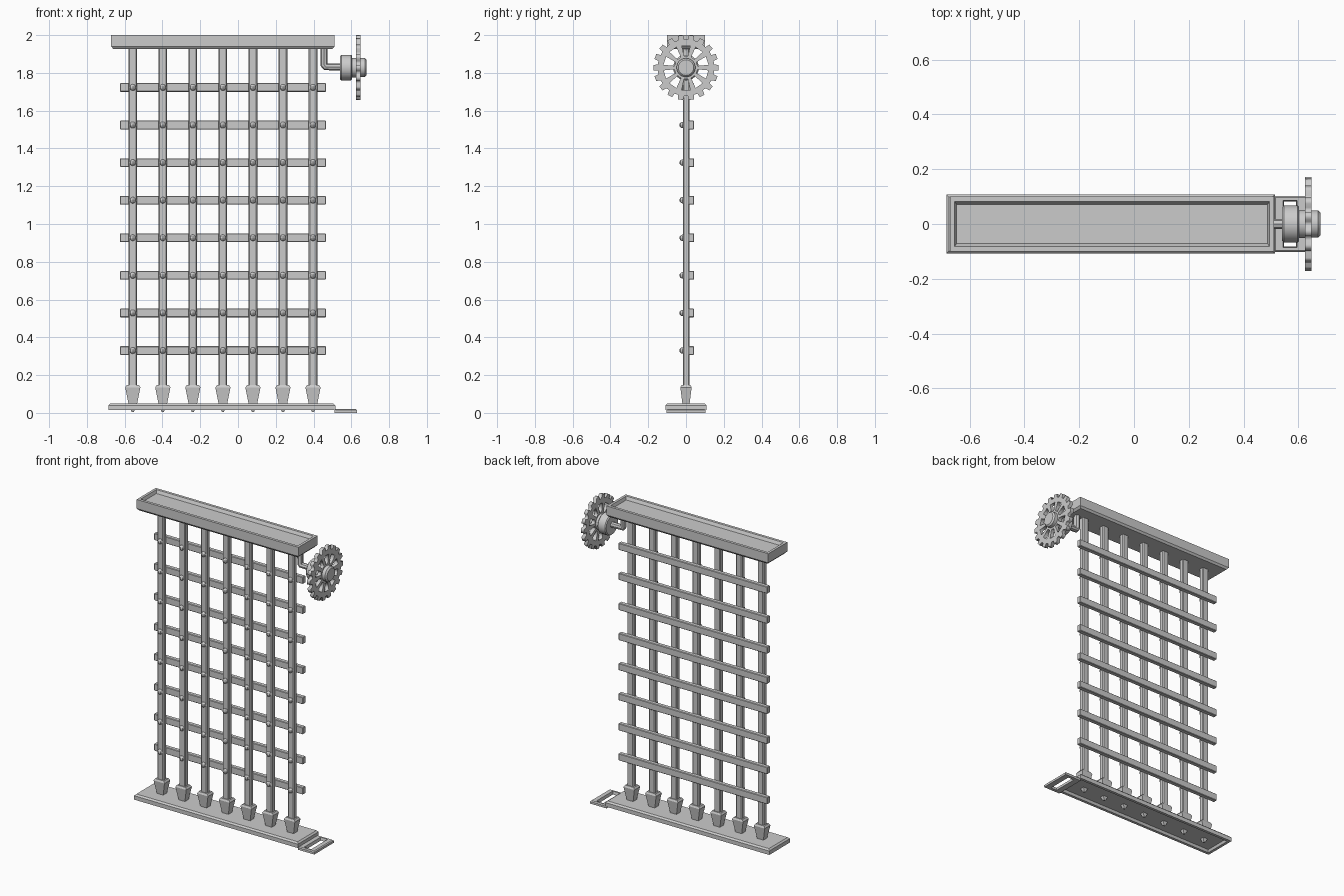
import bpy, bmesh
from math import sin, cos, pi, radians

if "Cube" in bpy.data.objects:
    bpy.data.objects.remove(bpy.data.objects["Cube"])


def mesh_object(name, bm):
    bmesh.ops.recalc_face_normals(bm, faces=bm.faces[:])
    me = bpy.data.meshes.new(name)
    bm.to_mesh(me)
    bm.free()
    ob = bpy.data.objects.new(name, me)
    bpy.context.collection.objects.link(ob)
    return ob


def stack(name, cx, cy, rings, closed=False):
    """Rectangular rings (half x, half y, z) skinned in order; capped or looped."""
    bm = bmesh.new()
    loops = [[bm.verts.new((cx + sx * hx, cy + sy * hy, z))
              for sx, sy in ((-1, -1), (1, -1), (1, 1), (-1, 1))]
             for hx, hy, z in rings]
    pairs = list(zip(loops, loops[1:])) + ([(loops[-1], loops[0])] if closed else [])
    for a, b in pairs:
        for i in range(4):
            j = (i + 1) % 4
            bm.faces.new((a[i], a[j], b[j], b[i]))
    if not closed:
        bm.faces.new(loops[0])
        bm.faces.new(loops[-1])
    return mesh_object(name, bm)


def bar(name, x0, x1, y0, y1, z0, z1, bevel):
    hx, hy = (x1 - x0) / 2, (y1 - y0) / 2
    ob = stack(name, (x0 + x1) / 2, (y0 + y1) / 2, [(hx, hy, z0), (hx, hy, z1)])
    m = ob.modifiers.new("bevel", 'BEVEL')
    m.width, m.segments = bevel, 1
    return ob


def lathe_x(name, profile, z, n=24):
    """Turned part about an x-direction axis; profile of (x, radius)."""
    bm = bmesh.new()
    loops = [[bm.verts.new((x, r * cos(2 * pi * i / n), z + r * sin(2 * pi * i / n)))
              for i in range(n)] for x, r in profile]
    for a, b in zip(loops, loops[1:]):
        for i in range(n):
            j = (i + 1) % n
            bm.faces.new((a[i], a[j], b[j], b[i]))
    bm.faces.new(loops[0])
    bm.faces.new(loops[-1])
    return mesh_object(name, bm)


def curve_to_mesh(ob):
    bpy.ops.object.select_all(action='DESELECT')
    bpy.context.view_layer.objects.active = ob
    ob.select_set(True)
    bpy.ops.object.convert(target='MESH')


def new_curve(name, dims, polys, cyclic):
    cu = bpy.data.curves.new(name, 'CURVE')
    cu.dimensions = dims
    for pts in polys:
        sp = cu.splines.new('POLY')
        sp.points.add(len(pts) - 1)
        for p, co in zip(sp.points, pts):
            p.co = (*co, 1)
        sp.use_cyclic_u = cyclic
    ob = bpy.data.objects.new(name, cu)
    bpy.context.collection.objects.link(ob)
    return ob


# Top beam with a recessed upper panel
stack("top_beam", -0.08, 0, [(0.58, 0.09, 1.927), (0.592, 0.1, 1.94), (0.592, 0.1, 2.0),
                             (0.575, 0.082, 2.0), (0.568, 0.072, 1.98)])

# Sill with chamfered top and hollow underside
stack("sill", -0.085, 0, [(0.575, 0.082, 0.03), (0.582, 0.09, 0.014), (0.6, 0.108, 0.014),
                          (0.6, 0.108, 0.04), (0.59, 0.098, 0.05)])

# Slotted side plate
stack("side_plate", 0.57, 0, [(0.06, 0.102, 0.0), (0.06, 0.102, 0.014), (0.054, 0.096, 0.02),
                              (0.026, 0.086, 0.02), (0.022, 0.082, 0.0)], closed=True)

# Uprights, spikes and rivets
ZS = [0.33 + 0.199 * k for k in range(8)]
for i in range(7):
    x = -0.557 + 0.159 * i
    bar(f"upright_{i}", x - 0.023, x + 0.023, -0.017, 0.018, 0.13, 1.935, 0.006)
    stack(f"spike_{i}", x, 0, [(0.006, 0.006, 0.006), (0.021, 0.018, 0.04),
                               (0.04, 0.03, 0.135), (0.032, 0.024, 0.147)])
    for k, z in enumerate(ZS):
        bm = bmesh.new()
        bmesh.ops.create_uvsphere(bm, u_segments=8, v_segments=6, radius=0.017)
        bmesh.ops.translate(bm, verts=bm.verts[:], vec=(x, -0.018, z))
        mesh_object(f"rivet_{i}_{k}", bm)

# Crossbars behind the uprights
for k, z in enumerate(ZS):
    bar(f"crossbar_{k}", -0.625, 0.465, 0.014, 0.043, z - 0.023, z + 0.023, 0.003)

# Bent axle hanging from the beam
axle = new_curve("axle", '3D', [[(0.456, 0, 1.94), (0.456, 0, 1.842), (0.464, 0, 1.832),
                                 (0.56, 0, 1.83)]], False)
axle.data.bevel_depth = 0.019
axle.data.bevel_resolution = 2
axle.data.use_fill_caps = True
curve_to_mesh(axle)

# Hub drum and end boss
ZC = 1.828
lathe_x("hub_drum", [(0.541, 0.062), (0.547, 0.068), (0.597, 0.068), (0.603, 0.062),
                     (0.603, 0.052), (0.63, 0.052)], ZC)
lathe_x("hub_boss", [(0.64, 0.05), (0.672, 0.05), (0.681, 0.041)], ZC)

# Toothed wheel with ten windows
N = 18
outline = []
for t in range(N):
    a = 2 * pi * t / N
    for f, r in ((-0.32, 0.15), (-0.23, 0.173), (0.23, 0.173), (0.32, 0.15)):
        b = a + f * 2 * pi / N
        outline.append((r * cos(b), r * sin(b), 0))
polys = [outline]
for w in range(10):
    a = radians(90 + 36 * w)
    polys.append([(r * cos(a + d), r * sin(a + d), 0)
                  for r, d in ((0.062, -0.17), (0.12, -0.19), (0.12, 0.19), (0.062, 0.17))])
wheel = new_curve("toothed_wheel", '2D', polys, True)
wheel.data.fill_mode = 'BOTH'
wheel.data.extrude = 0.012
wheel.location = (0.637, 0, ZC)
wheel.rotation_euler = (pi / 2, 0, pi / 2)
curve_to_mesh(wheel)

# Smooth the turned parts
bpy.ops.object.select_all(action='DESELECT')
for n in ("axle", "hub_drum", "hub_boss"):
    ob = bpy.data.objects[n]
    ob.select_set(True)
    bpy.context.view_layer.objects.active = ob
bpy.ops.object.shade_smooth_by_angle(angle=radians(30))
